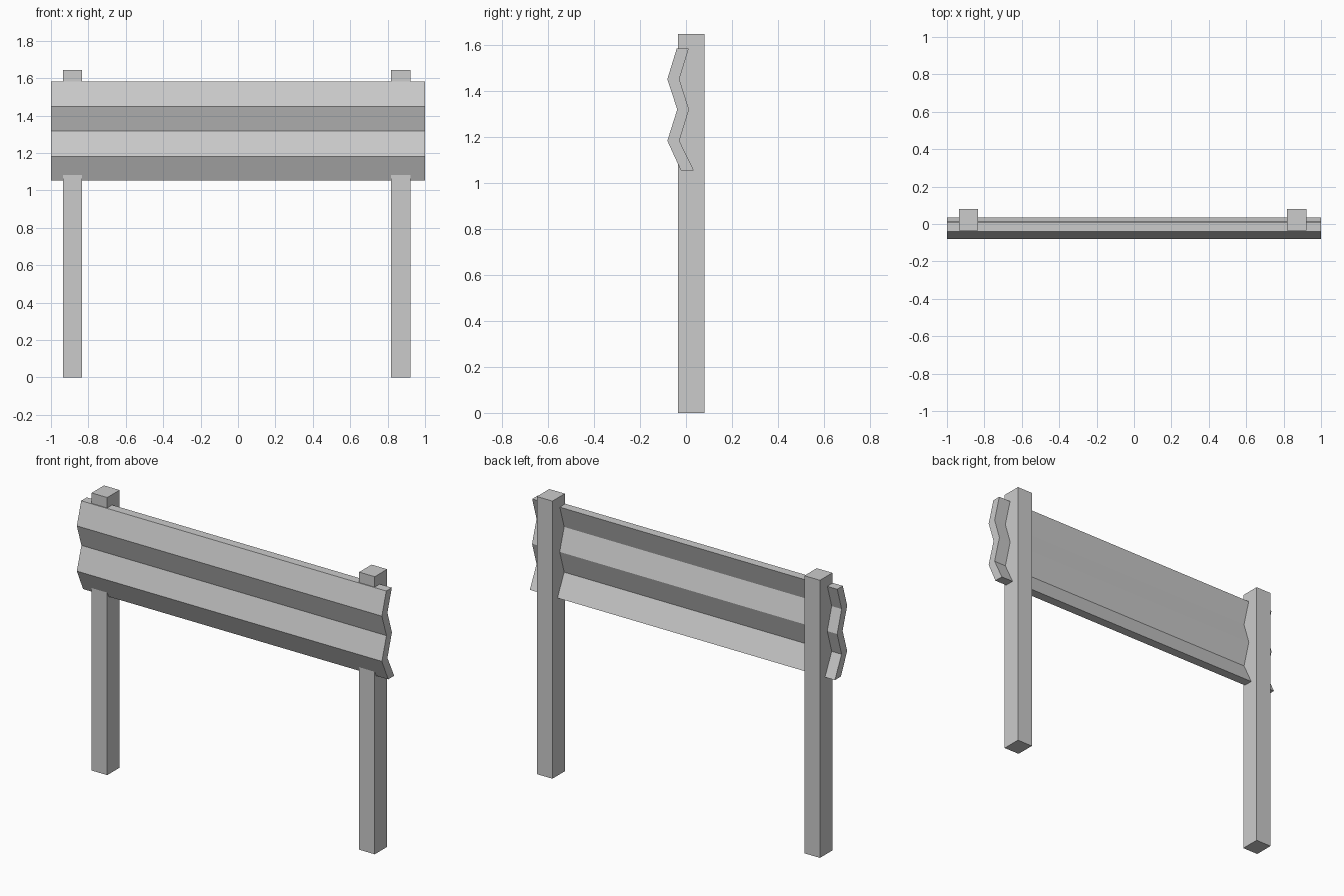
import bpy
import bmesh

if "Cube" in bpy.data.objects:
    bpy.data.objects.remove(bpy.data.objects["Cube"])


def make_prism(name, profile, axis, start, length):
    """Extrude a closed 2D profile: axis 'X' uses (y, z) points, 'Z' uses (x, y)."""
    bm = bmesh.new()
    if axis == 'X':
        verts = [bm.verts.new((start, a, b)) for a, b in profile]
        move = (length, 0, 0)
    else:
        verts = [bm.verts.new((a, b, start)) for a, b in profile]
        move = (0, 0, length)
    face = bm.faces.new(verts)
    result = bmesh.ops.extrude_face_region(bm, geom=[face], use_keep_orig=True)
    moved = [g for g in result["geom"] if isinstance(g, bmesh.types.BMVert)]
    bmesh.ops.translate(bm, verts=moved, vec=move)
    bmesh.ops.recalc_face_normals(bm, faces=bm.faces)
    mesh = bpy.data.meshes.new(name)
    bm.to_mesh(mesh)
    bm.free()
    obj = bpy.data.objects.new(name, mesh)
    bpy.context.collection.objects.link(obj)
    return obj


# Corrugated rail: zigzag front edge (y, z), back edge offset by the thickness
front = [(-0.04, 1.583), (-0.081, 1.45), (-0.038, 1.318), (-0.081, 1.182), (-0.022, 1.053)]
thickness = [0.052, 0.052, 0.051, 0.052, 0.056]
back = [(y + t, z) for (y, z), t in zip(front, thickness)]
make_prism("corrugated_rail", front + back[::-1], 'X', -1.0, 2.0)

# Square posts
half = 0.051
for name, x in (("left_post", -0.884), ("right_post", 0.87)):
    section = [(x - half, -0.035), (x + half, -0.035), (x + half, 0.081), (x - half, 0.081)]
    make_prism(name, section, 'Z', 0.0, 1.645)
